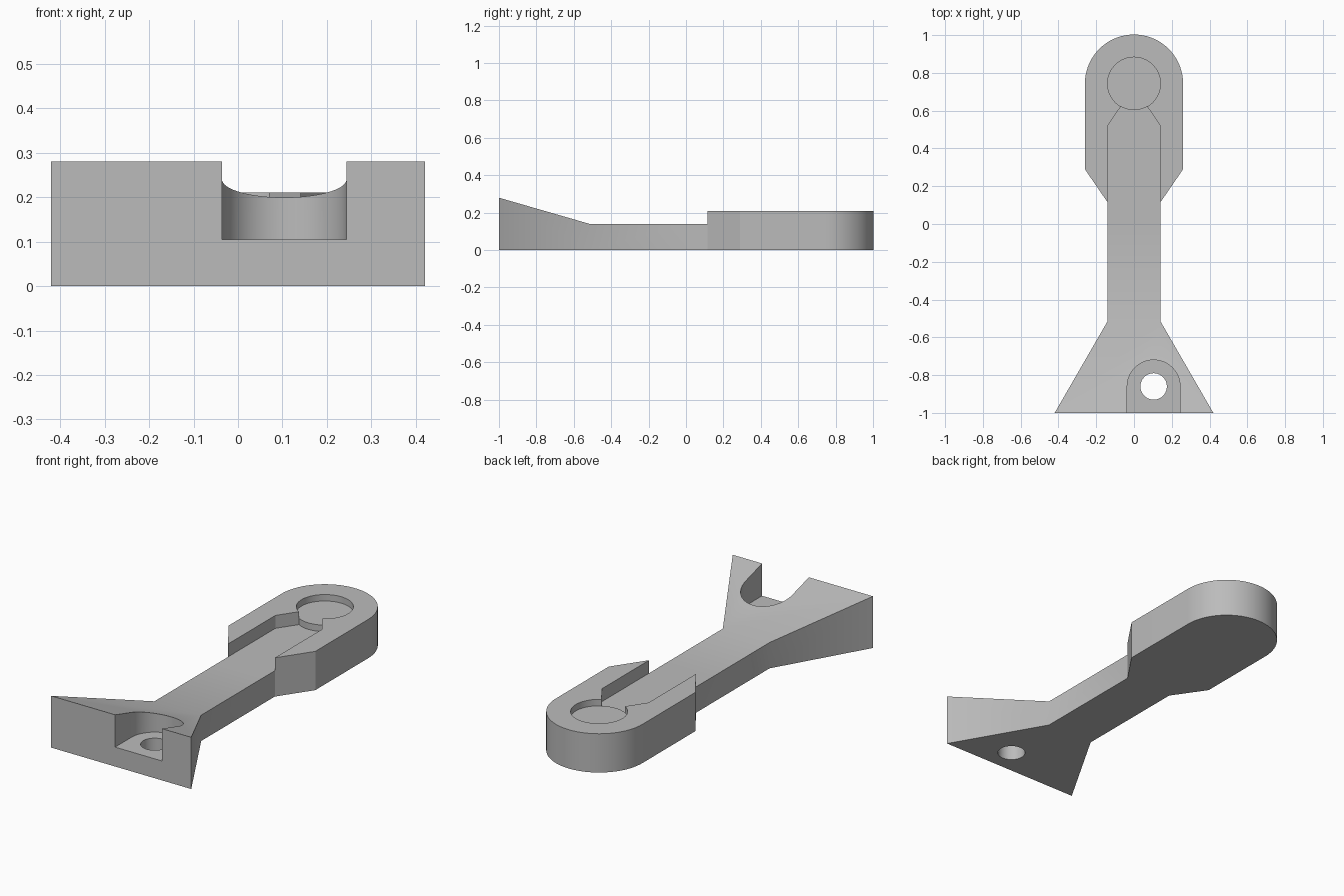
import bpy, bmesh
from math import sin, cos, radians
from mathutils import Vector

cube = bpy.data.objects.get("Cube")
if cube:
    bpy.data.objects.remove(cube, do_unlink=True)

# Main dimensions
FLOOR, HEAD_TOP, TAIL_TOP, DISC_TOP, SEAT = 0.14, 0.21, 0.28, 0.175, 0.105
SHANK, HEAD_R, HEAD_Y = 0.14, 0.26, 0.743
RING_R, BOLT_X, BOLT_Y = 0.14, 0.104, -0.86
HEAD_START = 0.115
ABOVE = 0.5


def arc(cx, cy, r, start, end, step=5):
    return [(cx + r * cos(radians(a)), cy + r * sin(radians(a)))
            for a in range(start, end + 1, step)]


def prism(name, outline, low, high, along_x=False):
    """Extrude a closed outline along z, or a (y, z) outline along x."""
    bm = bmesh.new()
    place = (lambda u, v: (low, u, v)) if along_x else (lambda u, v: (u, v, low))
    face = bm.faces.new([bm.verts.new(place(u, v)) for u, v in outline])
    move = Vector((high - low, 0, 0)) if along_x else Vector((0, 0, high - low))
    grown = bmesh.ops.extrude_face_region(bm, geom=[face])
    verts = [g for g in grown["geom"] if isinstance(g, bmesh.types.BMVert)]
    bmesh.ops.translate(bm, verts=verts, vec=move)
    bmesh.ops.recalc_face_normals(bm, faces=bm.faces)
    mesh = bpy.data.meshes.new(name)
    bm.to_mesh(mesh)
    bm.free()
    obj = bpy.data.objects.new(name, mesh)
    bpy.context.collection.objects.link(obj)
    return obj


def carve(target, cutter):
    cutter.hide_render = True
    mod = target.modifiers.new("carve", 'BOOLEAN')
    mod.operation, mod.solver, mod.object = 'DIFFERENCE', 'EXACT', cutter
    bpy.context.view_layer.objects.active = target
    bpy.ops.object.modifier_apply(modifier=mod.name)
    bpy.data.objects.remove(cutter, do_unlink=True)


# Plan of the whole arm: flared tail, straight shank, rounded head
right_side = [(0.42, -1), (SHANK, -0.515), (SHANK, HEAD_START), (HEAD_R, 0.29)]
left_side = [(-x, y) for x, y in reversed(right_side)]
plan = right_side + arc(0, HEAD_Y, HEAD_R, 0, 180) + left_side
arm = prism("connecting_arm", plan, 0, TAIL_TOP)

# Side profile: sloped tail, low shank, raised head
carve(arm, prism("height_cutter", [
    (-1, TAIL_TOP), (-0.515, FLOOR), (HEAD_START, FLOOR), (HEAD_START, HEAD_TOP),
    (1.2, HEAD_TOP), (1.2, ABOVE), (-1, ABOVE)], -1, 1, along_x=True))

# Channel in the head, narrowing to the raised disc
channel = [(-SHANK, 0), (SHANK, 0), (SHANK, 0.52)]
channel += reversed(arc(0, HEAD_Y, RING_R, 240, 300))
channel += [(-SHANK, 0.52)]
carve(arm, prism("channel_cutter", channel, FLOOR, ABOVE))
carve(arm, prism("disc_cutter", arc(0, HEAD_Y, RING_R, 0, 355), DISC_TOP, ABOVE))

# Bolt seat open to the front, with a through hole
seat = [(BOLT_X - RING_R, -1.1), (BOLT_X + RING_R, -1.1)]
seat += arc(BOLT_X, BOLT_Y, RING_R, 0, 180)
carve(arm, prism("seat_cutter", seat, SEAT, ABOVE))
carve(arm, prism("hole_cutter", arc(BOLT_X, BOLT_Y, 0.07, 0, 355), -0.1, ABOVE))

# Plain grey finish
grey = bpy.data.materials.new("grey")
grey.use_nodes = True
colour = (0.5, 0.5, 0.5, 1)
grey.diffuse_color = colour
grey.node_tree.nodes["Principled BSDF"].inputs["Base Color"].default_value = colour
arm.data.materials.clear()
arm.data.materials.append(grey)

bpy.ops.object.select_all(action='DESELECT')
arm.select_set(True)
bpy.context.view_layer.objects.active = arm
bpy.ops.object.shade_smooth_by_angle(angle=radians(30))
